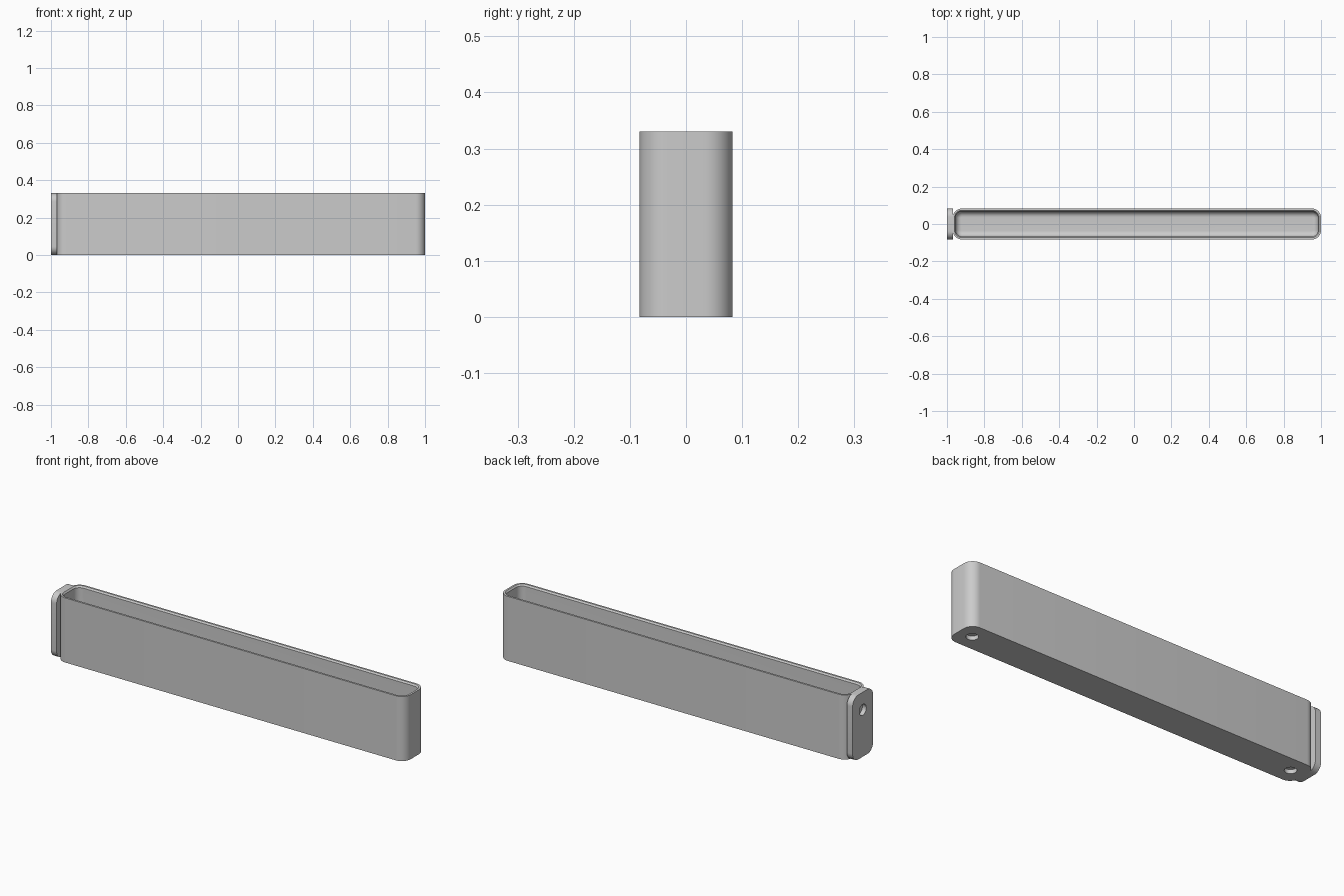
import bpy, bmesh
from math import sin, cos, pi, radians
from mathutils import Matrix, Vector

cube = bpy.data.objects.get("Cube")
if cube:
    bpy.data.objects.remove(cube)

HEIGHT, HALF_Y = 0.33, 0.083
LEFT, RIGHT = -0.97, 1.0
MID = (LEFT + RIGHT) / 2

grey = bpy.data.materials.new("plain grey")
grey.use_nodes = True
colour = (0.6, 0.6, 0.6, 1)
grey.diffuse_color = colour
grey.node_tree.nodes["Principled BSDF"].inputs["Base Color"].default_value = colour


def rounded_rect(half_w, half_h, r, steps=10):
    """Counter-clockwise outline of a rounded rectangle."""
    points = []
    for i, (sx, sy) in enumerate([(1, 1), (-1, 1), (-1, -1), (1, -1)]):
        for k in range(steps + 1):
            a = (i + k / steps) * pi / 2
            points.append((sx * (half_w - r) + r * cos(a), sy * (half_h - r) + r * sin(a)))
    return points


def loft(name, rings, matrix):
    """Skin a stack of (outline, height) rings and cap both ends."""
    bm = bmesh.new()
    loops = [[bm.verts.new((x, y, z)) for x, y in pts] for pts, z in rings]
    for a, b in zip(loops, loops[1:]):
        for i in range(len(a)):
            j = (i + 1) % len(a)
            bm.faces.new((a[i], a[j], b[j], b[i]))
    bm.faces.new(loops[0][::-1])
    bm.faces.new(loops[-1])
    bm.transform(matrix)
    bmesh.ops.recalc_face_normals(bm, faces=bm.faces)
    mesh = bpy.data.meshes.new(name)
    bm.to_mesh(mesh)
    bm.free()
    mesh.materials.append(grey)
    obj = bpy.data.objects.new(name, mesh)
    bpy.context.collection.objects.link(obj)
    return obj


def drill(obj, centre, axis, depth, radius=0.028):
    """Sink a round blind hole of the given depth."""
    bm = bmesh.new()
    turn = Vector((0, 0, 1)).rotation_difference(Vector(axis)).to_matrix().to_4x4()
    bmesh.ops.create_cone(bm, cap_ends=True, segments=32, radius1=radius, radius2=radius,
                          depth=depth * 2, matrix=Matrix.Translation(centre) @ turn)
    mesh = bpy.data.meshes.new("hole_cutter")
    bm.to_mesh(mesh)
    bm.free()
    mesh.materials.append(grey)
    cutter = bpy.data.objects.new("hole_cutter", mesh)
    cutter.hide_render = True
    bpy.context.collection.objects.link(cutter)
    cut = obj.modifiers.new("hole", 'BOOLEAN')
    cut.operation, cut.solver, cut.object = 'DIFFERENCE', 'EXACT', cutter
    bpy.context.view_layer.objects.active = obj
    bpy.ops.object.modifier_apply(modifier=cut.name)
    bpy.data.objects.remove(cutter)


# Long tray: outer wall, chamfered rim, inner wall and rounded floor edge
def tray_ring(inset, z):
    return rounded_rect((RIGHT - LEFT) / 2 - inset, HALF_Y - inset, max(0.05 - inset, 0.003)), z


WALL, FLOOR, FILLET = 0.016, 0.035, 0.03
rings = [tray_ring(0, 0), tray_ring(0, HEIGHT), tray_ring(0.01, HEIGHT),
         tray_ring(WALL, HEIGHT - 0.008)]
for k in range(9):
    a = k / 8 * pi / 2
    rings.append(tray_ring(WALL + FILLET * (1 - cos(a)), FLOOR + FILLET * (1 - sin(a))))
tray = loft("tray", rings, Matrix.Translation((MID, 0, 0)))

# Blind holes under both ends
for x in (LEFT + 0.075, RIGHT - 0.075):
    drill(tray, (x, 0, 0), (0, 0, 1), 0.02)

# End plate with rounded corners and one blind hole
outline = rounded_rect(HALF_Y, HEIGHT / 2, 0.045)
stand = Matrix(((0, 0, 1, 0), (1, 0, 0, 0), (0, 1, 0, HEIGHT / 2), (0, 0, 0, 1)))
plate = loft("end_plate", [(outline, -1.0), (outline, LEFT + 0.002)], stand)
drill(plate, (-1, 0, 0.24), (1, 0, 0), 0.022)

# Smooth rounds, crisp edges
for obj in (tray, plate):
    bpy.ops.object.select_all(action='DESELECT')
    obj.select_set(True)
    bpy.context.view_layer.objects.active = obj
    bpy.ops.object.shade_smooth_by_angle(angle=radians(30))
